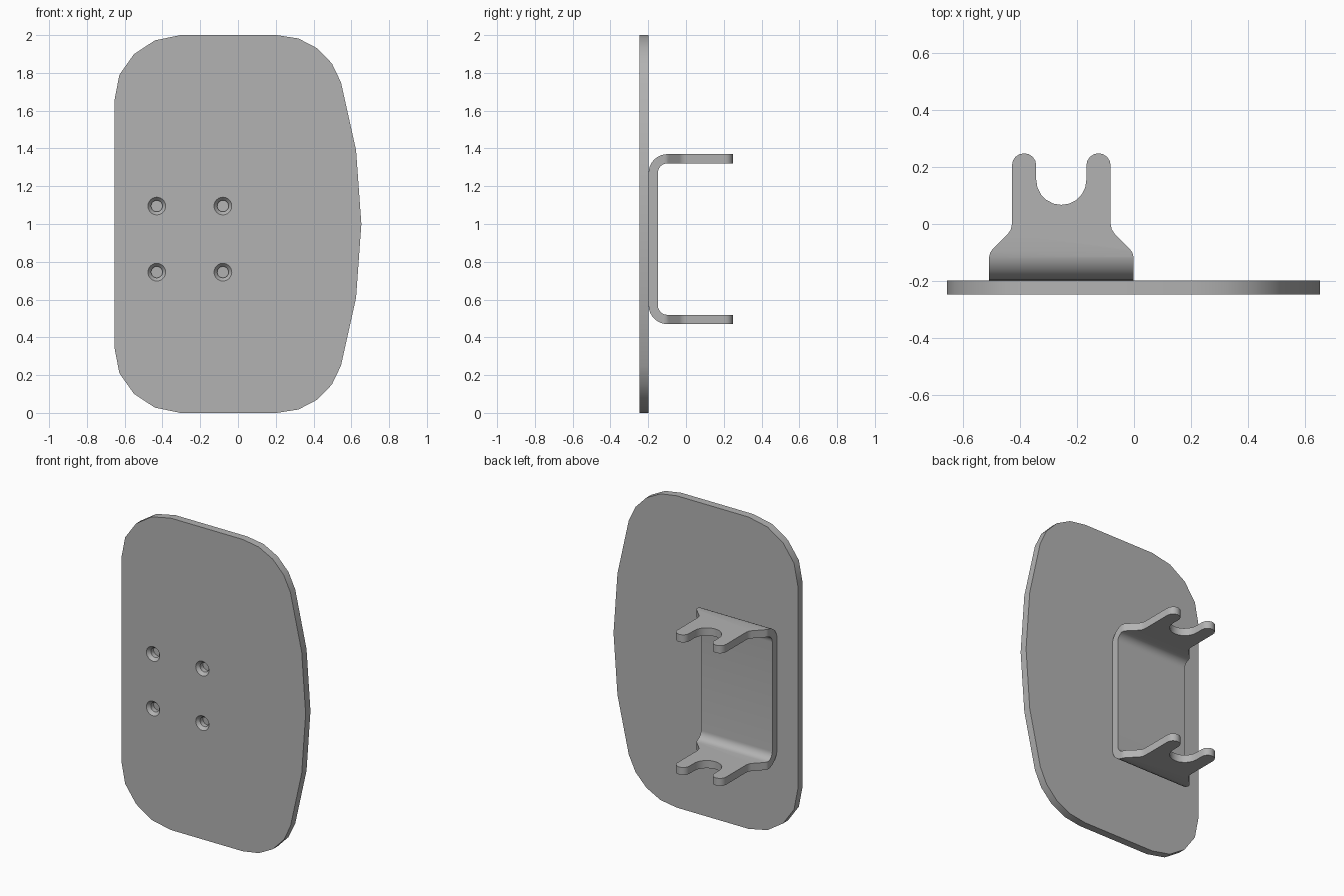
import bpy, bmesh
from math import cos, sin, pi, radians
from mathutils import Vector

if "Cube" in bpy.data.objects:
    bpy.data.objects.remove(bpy.data.objects["Cube"])

grey = bpy.data.materials.new("plain grey")
grey.use_nodes = True
grey.diffuse_color = (0.45, 0.45, 0.45, 1)
grey.node_tree.nodes["Principled BSDF"].inputs["Base Color"].default_value = grey.diffuse_color


def prism(name, points, offset):
    """Extrude a closed outline along an offset vector."""
    bm = bmesh.new()
    face = bm.faces.new([bm.verts.new(p) for p in points])
    new = bmesh.ops.extrude_face_region(bm, geom=[face])["geom"]
    bmesh.ops.translate(bm, vec=offset, verts=[v for v in new if isinstance(v, bmesh.types.BMVert)])
    bmesh.ops.recalc_face_normals(bm, faces=bm.faces)
    return finish(name, bm)


def finish(name, bm):
    mesh = bpy.data.meshes.new(name)
    bm.to_mesh(mesh)
    bm.free()
    mesh.materials.append(grey)
    obj = bpy.data.objects.new(name, mesh)
    bpy.context.collection.objects.link(obj)
    return obj


def select(obj):
    bpy.ops.object.select_all(action="DESELECT")
    obj.select_set(True)
    bpy.context.view_layer.objects.active = obj


def cut(obj, cutter, operation):
    select(obj)
    mod = obj.modifiers.new("cut", "BOOLEAN")
    mod.operation, mod.object, mod.solver = operation, cutter, "EXACT"
    bpy.ops.object.modifier_apply(modifier=mod.name)
    bpy.data.objects.remove(cutter)


def arc(cx, cy, r, start, end, steps):
    angles = [radians(start + (end - start) * i / steps) for i in range(steps + 1)]
    return [(cx + r * cos(a), cy + r * sin(a)) for a in angles]


FRONT, BACK, MID = -0.247, -0.198, 1.0

# Plate: upper half outline, mirrored about mid height
upper = [(-0.655, 0.65), (-0.628, 0.79), (-0.55, 0.9), (-0.44, 0.972), (-0.305, 1.0),
         (0.205, 1.0), (0.32, 0.982), (0.42, 0.93), (0.497, 0.85), (0.545, 0.75), (0.625, 0.39)]
outline = upper + [(0.653, 0)] + [(x, -z) for x, z in reversed(upper)]
plate = prism("plate", [(x, FRONT, MID + z) for x, z in outline], Vector((0, BACK - FRONT, 0)))

# Countersunk screw holes
for x in (-0.43, -0.08):
    for z in (0.745, 1.095):
        bm = bmesh.new()
        rings = []
        for r, y in ((0.047, FRONT - 0.01), (0.047, FRONT), (0.03, FRONT + 0.02), (0.03, BACK + 0.01)):
            rings.append([bm.verts.new((x + px, y, z + pz)) for px, pz in arc(0, 0, r, 0, 345, 23)])
        for a, b in zip(rings, rings[1:]):
            for i in range(len(a)):
                bm.faces.new((a[i - 1], a[i], b[i], b[i - 1]))
        bm.faces.new(rings[0])
        bm.faces.new(rings[-1])
        bmesh.ops.recalc_face_normals(bm, faces=bm.faces)
        cut(plate, finish("hole_cutter", bm), "DIFFERENCE")

# Bracket: bent strip seen from the side
HALF, THICK, R = 0.45, 0.049, 0.1
HEIGHT = 0.92
corner = BACK + R
outer = [(0.3, HALF)] + arc(corner, HALF - R, R, 90, 180, 8)
inner = arc(corner, HALF - R, R - THICK, 180, 90, 8) + [(0.3, HALF - THICK)]
flip = lambda pts: [(y, -z) for y, z in reversed(pts)]
strip = outer + flip(outer) + flip(inner) + inner
CENTRE = -0.255
bracket = prism("bracket", [(CENTRE - 0.3, y, HEIGHT + z) for y, z in strip], Vector((0.6, 0, 0)))

# Trim the strip to the forked outline seen from above
side = [(0.253, -0.3), (0.253, -0.115), (0.249, -0.1), (0.24, -0.087), (0.187, -0.034), (0.177, -0.019), (0.173, 0)]
side += arc(0.1305, 0.2055, 0.0425, 0, 180, 8)
slot = arc(0, 0.155, 0.088, 0, -180, 10)
fork = side + slot + [(-x, y) for x, y in reversed(side)]
cutter = prism("fork_cutter", [(CENTRE + x, y, 0.2) for x, y in fork], Vector((0, 0, 1.5)))
cut(bracket, cutter, "INTERSECT")

for obj in (plate, bracket):
    select(obj)
    bpy.ops.object.shade_smooth_by_angle(angle=radians(32))
